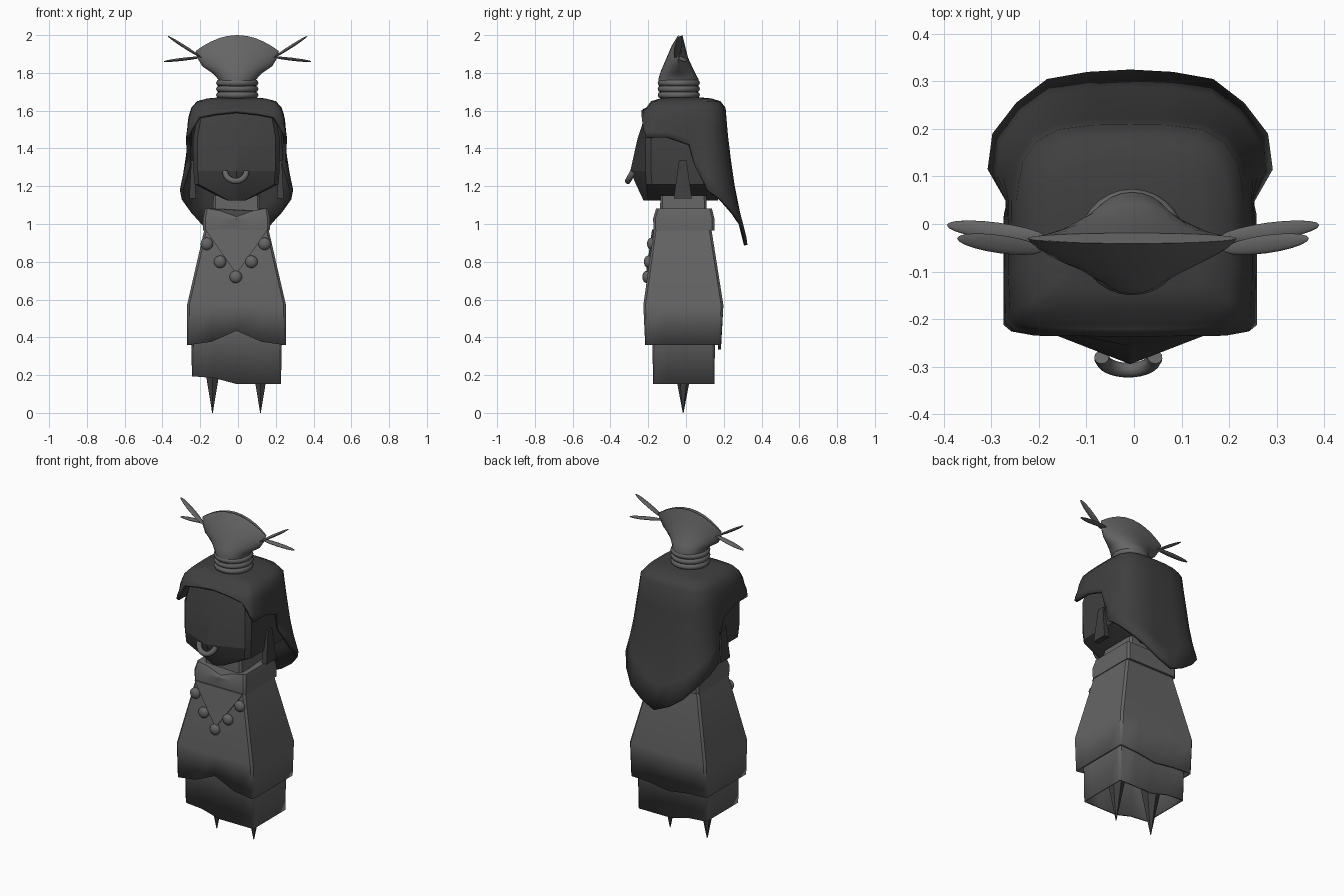
import bpy, bmesh, math
from mathutils import Vector

if "Cube" in bpy.data.objects:
    bpy.data.objects.remove(bpy.data.objects["Cube"])

CX = -0.008  # model's middle in x


def material(name, v):
    m = bpy.data.materials.new(name)
    m.diffuse_color = (v, v, v, 1)
    m.use_nodes = True
    m.node_tree.nodes["Principled BSDF"].inputs["Base Color"].default_value = m.diffuse_color
    return m


LIGHT, DARK = material("mid_grey", 0.13), material("dark_grey", 0.05)


def finish(ob, mat, angle=35, thick=0):
    ob.data.materials.append(mat)
    bpy.ops.object.select_all(action='DESELECT')
    ob.select_set(True)
    bpy.context.view_layer.objects.active = ob
    bpy.ops.object.shade_smooth_by_angle(angle=math.radians(angle))
    if thick:
        s = ob.modifiers.new("thickness", 'SOLIDIFY')
        s.thickness, s.offset = thick, -1
    return ob


def loft(name, rings, mat, bottom=True, top=True, angle=35, thick=0):
    """Skin counter-clockwise rings, listed from bottom to top."""
    bm = bmesh.new()
    vs = [[bm.verts.new(p) for p in r] for r in rings]
    n = len(rings[0])
    for a, b in zip(vs, vs[1:]):
        for i in range(n):
            j = (i + 1) % n
            bm.faces.new((a[i], a[j], b[j], b[i]))
    if bottom:
        bm.faces.new(vs[0][::-1])
    if top:
        bm.faces.new(vs[-1])
    me = bpy.data.meshes.new(name)
    bm.to_mesh(me)
    bm.free()
    ob = bpy.data.objects.new(name, me)
    bpy.context.collection.objects.link(ob)
    return finish(ob, mat, angle, thick)


def box_ring(hx, y0, y1, z, zf=None, c=0.012):
    """Square ring with small corner chamfers; zf(x, is_front, is_back) shifts z."""
    hy, cy = (y1 - y0) / 2, (y0 + y1) / 2
    pts = []
    for k in range(4):
        for f in (-1, -.5, 0, .5, 1):
            u = f * ((hx if k % 2 == 0 else hy) - (c if abs(f) == 1 else 0))
            x, y = [(u, -hy), (hx, u), (-u, hy), (-hx, -u)][k]
            dz = zf(x, k == 0, k == 2) if zf else 0
            pts.append((CX + x, cy + y, z + dz))
    return pts


# Underskirt with the slanted hem
slant = lambda x, f, b: 0.04 * min(1, max(0, -x / 0.15))
loft("underskirt", [box_ring(.236, -.175, .15, .153, slant),
                    box_ring(.24, -.178, .155, .46)], LIGHT, bottom=False, thick=.012)


# Overskirt with an arch in the front hem and a dip at the back
def hem(x, front, back):
    k = max(0, 1 - abs(x) / .25) ** 2
    return .075 * k if front else (-.025 * k if back else 0)


loft("overskirt", [box_ring(.262, -.216, .185, .36, hem), box_ring(.262, -.226, .198, .57),
                   box_ring(.17, -.17, .135, .97)], LIGHT, bottom=False, thick=.015, angle=25)

# Collar and neck
vee = lambda x, f, b: -.045 * max(0, 1 - abs(x) / .12) if f else 0
loft("collar", [box_ring(.176, -.172, .15, .965), box_ring(.177, -.174, .15, 1.03),
                box_ring(.166, -.158, .137, 1.083, vee)], LIGHT, angle=25)
loft("neck", [box_ring(.128, -.14, .112, 1.0), box_ring(.122, -.135, .108, 1.15)], LIGHT)

# Pointed bib on the chest
tri = [(-.165, -.180, .97), (0, -.212, .735), (.165, -.180, .97)]
loft("bib", [[(CX + x, y + .03, z) for x, y, z in tri],
             [(CX + x, y, z) for x, y, z in tri]], LIGHT)

# Necklace beads
for x, y, z in [(-.153, -.183, .895), (-.083, -.2, .8), (0, -.208, .72),
                (.083, -.2, .8), (.153, -.183, .895)]:
    bpy.ops.mesh.primitive_uv_sphere_add(segments=16, ring_count=10, radius=.033,
                                         location=(CX - .004 + x, y, z))
    ob = bpy.context.object
    ob.name = "bead"
    ob.scale.y = .7
    finish(ob, LIGHT)

# Spike legs
for x in (-.127, .127):
    bpy.ops.mesh.primitive_cone_add(vertices=6, radius1=.07, radius2=.002, depth=.36,
                                    location=(CX + x, -.015, .18),
                                    rotation=(math.pi, 0, 0))
    bpy.context.object.name = "leg"
    finish(bpy.context.object, DARK, 20)


# Head: ridged face, keeled jaw
def head_ring(hw, yf, ys, yb, z):
    return [(CX + x, y, z) for x, y in
            [(0, yf), (hw * .9, ys), (hw, ys + .03), (hw, yb - .05), (hw * .8, yb),
             (-hw * .8, yb), (-hw, yb - .05), (-hw, ys + .03), (-hw * .9, ys)]]


loft("head", [head_ring(.05, -.225, -.2, .17, 1.125), head_ring(.222, -.265, -.21, .18, 1.21),
              head_ring(.228, -.295, -.215, .185, 1.28), head_ring(.23, -.257, -.215, .185, 1.45),
              head_ring(.2, -.205, -.18, .16, 1.61)], DARK, angle=20)

# Hair: each column is wall x, y then lower edge x, y, z, going from front to back
cols = [(0, -.225, 0, -.237, 1.6), (.11, -.225, .11, -.236, 1.587), (.19, -.22, .2, -.235, 1.57),
        (.23, -.212, .25, -.226, 1.5), (.25, -.19, .267, -.212, 1.46),
        (.255, -.1, .267, -.1, 1.46), (.255, 0, .266, .02, 1.42), (.255, .05, .26, .045, 1.31),
        (.25, .09, .3, .115, 1.18), (.24, .14, .29, .19, 1.13), (.21, .185, .24, .255, 1.06),
        (.16, .212, .175, .305, .99), (.08, .222, .09, .32, .93), (0, .223, 0, .325, .89)]
cols += [(-a, b, -c, d, e) for a, b, c, d, e in cols[-2:0:-1]]


def hair_low(t):
    ring = []
    for wx, wy, ex, ey, ez in cols:
        k, s = .94 + .06 * min(1, 3 * t), t * t
        ring.append((CX + wx * k * (1 - s) + ex * s, wy * k * (1 - s) + ey * s,
                     1.615 + (ez - 1.615) * t))
    return ring


def hair_top(k, z):
    return [(CX + c[0] * k, c[1] * k, z) for c in cols]


loft("hair", [hair_low(t) for t in (1, .8, .6, .4, .2, 0)] +
     [hair_top(.82, 1.65), hair_top(.6, 1.665), hair_top(.25, 1.672)],
     DARK, bottom=False, angle=50, thick=.018)

# Hanging ear pieces: narrow at the top, wide at the bottom
for s in (-1, 1):
    def ear_ring(hy, x0, x1, z):
        r = [(x0, -.017 - hy), (x1, -.017 - hy), (x1, -.017 + hy), (x0, -.017 + hy)]
        return [(CX + s * x, y, z) for x, y in (r if s > 0 else r[::-1])]
    loft("ear_piece", [ear_ring(.048, .215, .25, 1.135), ear_ring(.02, .22, .24, 1.335)], DARK)

# Horseshoe ring on the face
cu = bpy.data.curves.new("face_ring", 'CURVE')
cu.dimensions, cu.bevel_depth, cu.bevel_resolution, cu.use_fill_caps = '3D', .016, 3, True
sp = cu.splines.new('POLY')
sp.points.add(16)
for i, p in enumerate(sp.points):
    a = math.pi * (1 + i / 16)
    d = math.sin(a) * .055
    p.co = (CX - .004 + .056 * math.cos(a), -.28 + d * .5, 1.277 + d * .9, 1)
ring = bpy.data.objects.new("face_ring", cu)
cu.materials.append(LIGHT)
bpy.context.collection.objects.link(ring)

# Hair bands under the topknot
for z in (1.683, 1.715, 1.747):
    bpy.ops.mesh.primitive_torus_add(major_segments=28, minor_segments=8, major_radius=.094,
                                     minor_radius=.018, location=(-.004, -.038, z))
    bpy.context.object.name = "hair_band"
    finish(bpy.context.object, LIGHT, 60)


# Fan-shaped topknot
def fan_ring(rx, ry, cy, z, drop):
    return [(-.004 + rx * math.cos(a), cy + ry * math.sin(a), z - drop * math.cos(a) ** 2)
            for a in (i * math.tau / 28 for i in range(28))]


loft("topknot", [fan_ring(.095, .095, -.038, 1.66, 0), fan_ring(.1, .107, -.04, 1.765, 0),
                 fan_ring(.13, .088, -.045, 1.81, .012), fan_ring(.185, .057, -.046, 1.88, .045),
                 fan_ring(.212, .035, -.04, 1.945, .065), fan_ring(.22, .011, -.03, 2.0, .085)],
     LIGHT, angle=50)

# Leaf-shaped feathers
for s in (-1, 1):
    for root, tip in [((.19, -.055, 1.88), (.37, -.03, 1.995)),
                      ((.18, -.03, 1.885), (.392, -.002, 1.86))]:
        a, b = (Vector((s * p[0], p[1], p[2])) for p in (root, tip))
        bpy.ops.mesh.primitive_uv_sphere_add(segments=12, ring_count=10, radius=1,
                                             location=(a + b) / 2 + Vector((-.002, 0, 0)))
        ob = bpy.context.object
        ob.name = "feather"
        ob.scale = (.019, .008, (b - a).length / 2)
        ob.rotation_euler = (b - a).to_track_quat('Z', 'Y').to_euler()
        finish(ob, LIGHT, 60)
